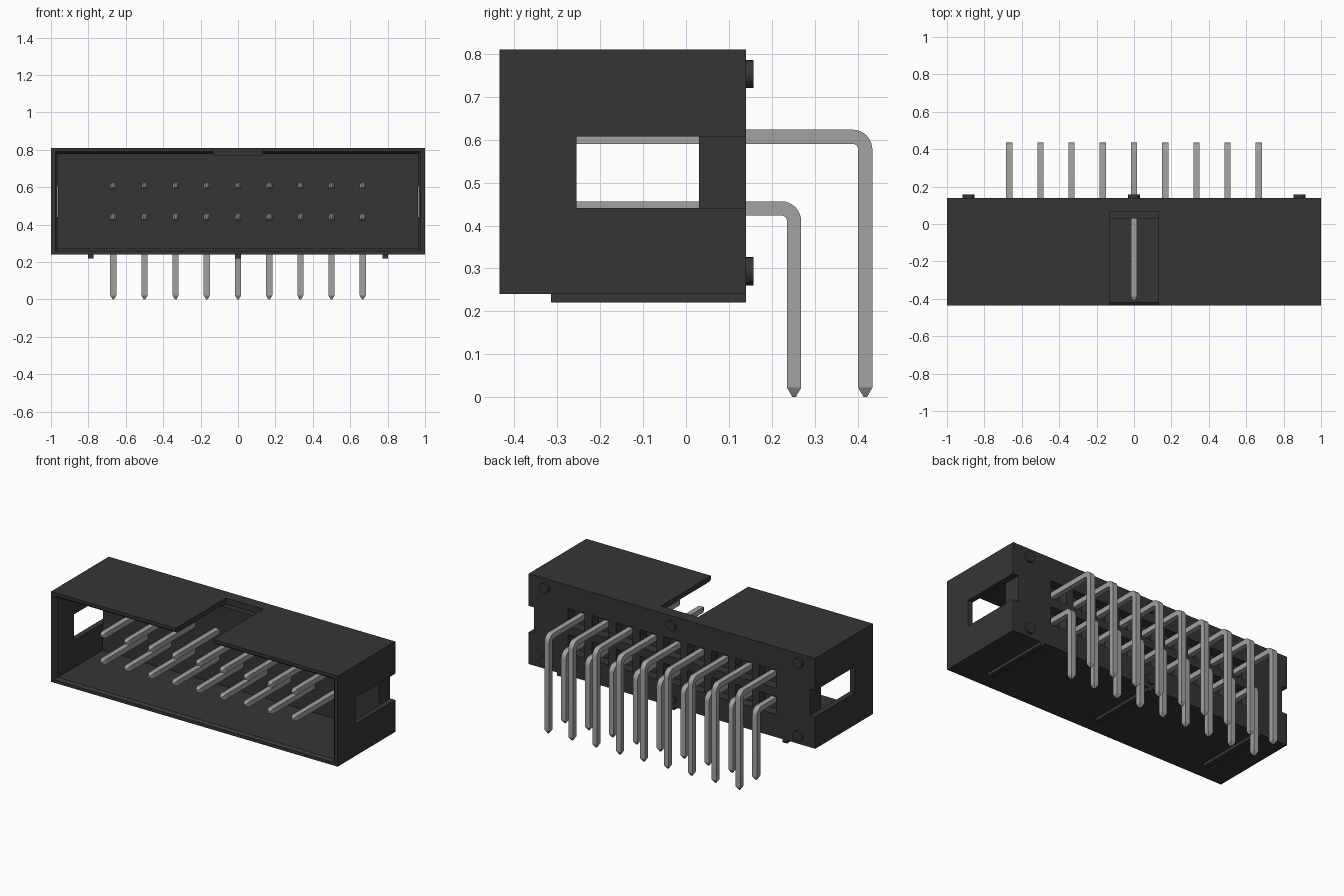
import bpy, bmesh, math
from mathutils import Vector

if "Cube" in bpy.data.objects:
    bpy.data.objects.remove(bpy.data.objects["Cube"], do_unlink=True)


def material(name, value, metallic=0.0):
    m = bpy.data.materials.new(name)
    m.use_nodes = True
    col = (value, value, value, 1)
    m.diffuse_color = col
    bsdf = m.node_tree.nodes["Principled BSDF"]
    bsdf.inputs["Base Color"].default_value = col
    bsdf.inputs["Roughness"].default_value = 0.6
    return m


BLACK = material("black plastic", 0.036)
METAL = material("grey metal", 0.36)


def make(name, bm, mat):
    bmesh.ops.recalc_face_normals(bm, faces=bm.faces)
    me = bpy.data.meshes.new(name)
    bm.to_mesh(me)
    bm.free()
    ob = bpy.data.objects.new(name, me)
    bpy.context.collection.objects.link(ob)
    me.materials.append(mat)
    return ob


def loft(bm, rings):
    """Join rings of equal point count and cap both ends."""
    rows = [[bm.verts.new(p) for p in r] for r in rings]
    n = len(rows[0])
    for a, b in zip(rows, rows[1:]):
        for i in range(n):
            j = (i + 1) % n
            bm.faces.new((a[i], a[j], b[j], b[i]))
    bm.faces.new(rows[0][::-1])
    bm.faces.new(rows[-1])


def rect(x0, x1, z0, z1, y):
    return [(x0, y, z0), (x1, y, z0), (x1, y, z1), (x0, y, z1)]


def box(bm, x0, x1, y0, y1, z0, z1):
    loft(bm, [rect(x0, x1, z0, z1, y0), rect(x0, x1, z0, z1, y1)])


PITCH = 1 / 6
COLUMNS = [(i - 4) * PITCH for i in range(9)]
# each row: pin height, distance of the vertical leg from the centre
ROWS = [(0.607, 0.418), (0.44, 0.252)]
BACK = 0.14

# Housing block
bm = bmesh.new()
box(bm, -1, 1, -0.435, BACK, 0.24, 0.81)
housing = make("housing", bm, BLACK)


def cut(bm):
    cutter = make("housing_cutter", bm, BLACK)
    cutter.hide_render = True
    mod = housing.modifiers.new("cut", "BOOLEAN")
    mod.operation = "DIFFERENCE"
    mod.solver = "EXACT"
    mod.object = cutter
    bpy.context.view_layer.objects.active = housing
    bpy.ops.object.modifier_apply(modifier=mod.name)
    bpy.data.objects.remove(cutter, do_unlink=True)


# Front cavity with a bevelled mouth
bm = bmesh.new()
loft(bm, [rect(-0.985, 0.985, 0.252, 0.798, -0.445),
          rect(-0.965, 0.965, 0.272, 0.778, -0.42),
          rect(-0.965, 0.965, 0.272, 0.778, 0.03)])
cut(bm)

# Key slot in the top wall
bm = bmesh.new()
box(bm, -0.13, 0.13, -0.5, 0.065, 0.772, 0.9)
cut(bm)

# Side windows, which continue as shallow notches to the back
bm = bmesh.new()
for s in (-1, 1):
    x0, x1 = sorted((s * 0.962, s * 1.1))
    box(bm, x0, x1, -0.255, 0.2, 0.441, 0.607)
cut(bm)

# Pockets around the pins at the back
bm = bmesh.new()
for x in COLUMNS:
    for z, _ in ROWS:
        box(bm, x - 0.058, x + 0.058, 0.075, 0.2, z - 0.057, z + 0.057)
cut(bm)

# Round standoffs on the back
for name, x, z in (("left_upper", 0.885, 0.753), ("left_lower", 0.885, 0.293),
                   ("right_upper", -0.885, 0.753), ("right_lower", -0.885, 0.293),
                   ("centre_upper", 0, 0.753), ("centre_lower", 0, 0.293)):
    bm = bmesh.new()
    rings = [[(x + 0.033 * math.cos(a * math.tau / 24), y,
               z + 0.033 * math.sin(a * math.tau / 24)) for a in range(24)]
             for y in (BACK - 0.01, 0.157)]
    loft(bm, rings)
    make("standoff_" + name, bm, BLACK)

# Thin ribs under the housing
for name, x in (("left", 0.787), ("middle", 0), ("right", -0.787)):
    bm = bmesh.new()
    box(bm, x - 0.015, x + 0.015, -0.315, BACK, 0.22, 0.245)
    make("bottom_rib_" + name, bm, BLACK)


# Bent square pins with tapered ends
def pin(name, x, z, leg):
    h, r = 0.0165, 0.03
    stations = [(-0.41, z, 0, 0.006), (-0.388, z, 0, h)]
    for i in range(9):
        a = i / 8 * math.pi / 2
        stations.append((leg - r + r * math.sin(a), z - r + r * math.cos(a), a, h))
    stations += [(leg, 0.022, math.pi / 2, h), (leg, 0, math.pi / 2, 0.004)]
    rings = []
    for y, zz, a, w in stations:
        c = Vector((x, y, zz))
        side = Vector((w, 0, 0))
        up = Vector((0, math.sin(a), math.cos(a))) * w
        rings.append([c - side - up, c + side - up, c + side + up, c - side + up])
    bm = bmesh.new()
    loft(bm, rings)
    ob = make(name, bm, METAL)
    bpy.ops.object.select_all(action="DESELECT")
    ob.select_set(True)
    bpy.context.view_layer.objects.active = ob
    bpy.ops.object.shade_smooth_by_angle(angle=math.radians(25))


for label, (z, leg) in zip(("upper", "lower"), ROWS):
    for i, x in enumerate(COLUMNS):
        pin(f"{label}_pin_{i + 1}", x, z, leg)
